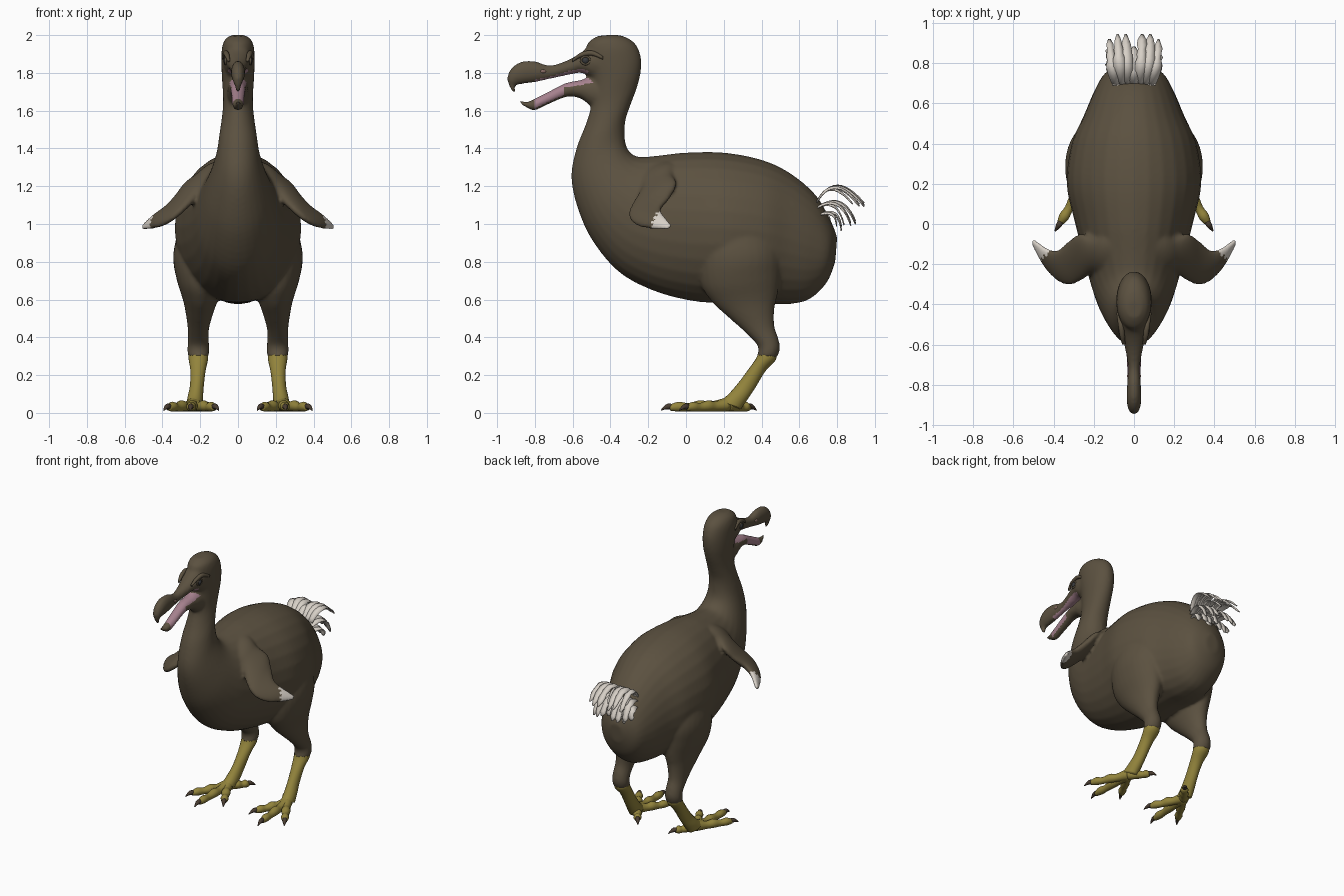
import bpy, bmesh, math, random
from mathutils import Vector

random.seed(4)
if "Cube" in bpy.data.objects:
    bpy.data.objects.remove(bpy.data.objects["Cube"])


def material(name, rgb):
    m = bpy.data.materials.new(name)
    m.use_nodes = True
    m.diffuse_color = (*rgb, 1)
    m.node_tree.nodes["Principled BSDF"].inputs["Base Color"].default_value = (*rgb, 1)
    return m


BROWN = material("brown plumage", (.105, .082, .051))
YELLOW = material("yellow leg scales", (.29, .23, .045))
WHITE = material("white feathers", (.68, .63, .57))
PINK = material("pink mouth", (.38, .22, .27))
CLAW = material("dark claw", (.065, .045, .03))
EYE = material("dark eye", (.04, .042, .045))
NOSTRIL = material("nostril", (.25, .15, .13))


def catmull(p, q, r, s, t):
    return [.5 * (2 * b + (c - a) * t + (2 * a - 5 * b + 4 * c - d) * t * t
                  + (3 * b - a - 3 * c + d) * t ** 3) for a, b, c, d in zip(p, q, r, s)]


def sagittal(rows, x=0):
    """Upright sections: (y, z) of one edge, (y, z) of the other, half width, x offset."""
    out = []
    for y1, z1, y2, z2, w, *xc in rows:
        c = xc[0] if xc else x
        out.append((c, y1, z1, c, y2, z2, w))
    return out


def loft(bm, sections, side=1, ring=28, sub=5):
    """Skin elliptical sections, smoothly interpolated, into a closed tube."""
    rows, n = [], len(sections)
    for i in range(n - 1):
        p, s = sections[max(i - 1, 0)], sections[min(i + 2, n - 1)]
        rows += [catmull(p, sections[i], sections[i + 1], s, k / sub) for k in range(sub)]
    rows.append(sections[-1])
    tops = [Vector(r[0:3]) for r in rows]
    bottoms = [Vector(r[3:6]) for r in rows]
    mids = [(a + b) / 2 for a, b in zip(tops, bottoms)]
    rings = []
    for i, r in enumerate(rows):
        up = tops[i] - mids[i]
        along = mids[min(i + 1, len(mids) - 1)] - mids[max(i - 1, 0)]
        across = up.cross(along).normalized() * max(r[6], .002)
        loop = []
        for k in range(ring):
            a = math.tau * k / ring
            v = mids[i] + up * math.cos(a) + across * math.sin(a)
            loop.append(bm.verts.new((v.x * side, v.y, v.z)))
        rings.append(loop)
    for a, b in zip(rings, rings[1:]):
        for k in range(ring):
            j = (k + 1) % ring
            bm.faces.new((a[k], a[j], b[j], b[k]))
    bm.faces.new(rings[0])
    bm.faces.new(rings[-1])


def finish(bm, name, mats):
    bmesh.ops.recalc_face_normals(bm, faces=bm.faces[:])
    mesh = bpy.data.meshes.new(name)
    bm.to_mesh(mesh)
    bm.free()
    for m in mats:
        mesh.materials.append(m)
    mesh.shade_smooth()
    ob = bpy.data.objects.new(name, mesh)
    bpy.context.collection.objects.link(ob)
    return ob


def ball(name, loc, scale, mat):
    bm = bmesh.new()
    bmesh.ops.create_uvsphere(bm, u_segments=20, v_segments=12, radius=1)
    for v in bm.verts:
        v.co = Vector(loc) + v.co * Vector(scale)
    finish(bm, name, [mat])


# Torso, neck and skull in one sweep from rump to crown
TORSO = [
    (.80, .93, .79, .80, .05), (.765, 1.02, .745, .69, .14), (.685, 1.155, .65, .60, .195),
    (.55, 1.27, .53, .575, .25), (.40, 1.34, .40, .58, .31), (.2, 1.378, .2, .58, .335),
    (0, 1.378, .02, .595, .295), (-.15, 1.362, -.18, .65, .25), (-.24, 1.355, -.36, .75, .215),
    (-.285, 1.37, -.5, .92, .18), (-.315, 1.41, -.575, 1.09, .145),
    (-.325, 1.47, -.607, 1.25, .115), (-.32, 1.55, -.58, 1.4, .098),
    (-.29, 1.64, -.53, 1.53, .083), (-.26, 1.72, -.505, 1.62, .079),
    (-.24, 1.8, -.5, 1.74, .085), (-.238, 1.88, -.52, 1.82, .088),
    (-.265, 1.95, -.53, 1.9, .086), (-.32, 1.99, -.52, 1.958, .07), (-.38, 2.003, -.47, 1.995, .035)]
# Face and hooked upper bill
UPPER_BILL = [
    (-.40, 1.97, -.42, 1.74, .076), (-.5, 1.95, -.49, 1.765, .074), (-.555, 1.908, -.55, 1.80, .062),
    (-.63, 1.866, -.62, 1.79, .044), (-.72, 1.84, -.71, 1.77, .029), (-.8, 1.862, -.79, 1.752, .034),
    (-.87, 1.86, -.86, 1.742, .037), (-.925, 1.825, -.895, 1.737, .032),
    (-.947, 1.765, -.908, 1.73, .022), (-.918, 1.69, -.898, 1.70, .009)]
LOWER_BILL = [
    (-.42, 1.77, -.44, 1.6, .062), (-.5, 1.775, -.51, 1.63, .056), (-.57, 1.76, -.56, 1.665, .048),
    (-.64, 1.745, -.63, 1.673, .04), (-.72, 1.705, -.72, 1.638, .035),
    (-.79, 1.67, -.795, 1.603, .031), (-.84, 1.648, -.83, 1.608, .024), (-.885, 1.655, -.88, 1.638, .008)]
THIGH = [
    (.10, .98, .46, 1.0, .11, .2), (.07, .82, .5, .85, .14, .203), (.08, .68, .5, .74, .125, .2),
    (.14, .585, .485, .63, .095, .2), (.22, .51, .468, .55, .073, .205),
    (.31, .43, .468, .46, .056, .21), (.375, .362, .49, .39, .056, .21),
    (.382, .32, .497, .34, .058, .21), (.37, .298, .482, .292, .054, .21)]
# Wing sections: leading edge, trailing edge, half thickness
WING = [
    (.05, -.26, 1.2, .05, 0, 1.32, .08), (.14, -.245, 1.19, .14, -.05, 1.30, .06),
    (.2, -.24, 1.16, .2, -.07, 1.26, .045), (.26, -.28, 1.105, .27, -.05, 1.215, .036),
    (.32, -.305, 1.05, .32, -.08, 1.15, .032), (.38, -.28, 1.005, .38, -.13, 1.09, .028),
    (.44, -.215, .98, .44, -.12, 1.05, .022), (.507, -.1, .97, .505, -.07, .992, .01)]

bm = bmesh.new()
for part in (TORSO, UPPER_BILL, LOWER_BILL):
    loft(bm, sagittal(part))
for side in (1, -1):
    loft(bm, sagittal(THIGH), side)
    loft(bm, WING, side)
skin = finish(bm, "body", [BROWN, WHITE, PINK])

# Fuse the skin into one blended surface
remesh = skin.modifiers.new("fuse", "REMESH")
remesh.mode = "VOXEL"
remesh.voxel_size = .0105
soften = skin.modifiers.new("soften", "SMOOTH")
soften.factor, soften.iterations = .5, 6
graph = bpy.context.evaluated_depsgraph_get()
fused = bpy.data.meshes.new_from_object(skin.evaluated_get(graph))
skin.modifiers.clear()
skin.data = fused
fused.materials.clear()
for m in (BROWN, WHITE, PINK):
    fused.materials.append(m)

# Colour wing tips and mouth by position
for f in fused.polygons:
    x, y, z = f.center
    f.material_index = 0
    jagged = .012 * math.sin(z * 260)
    if abs(x) > .36 and z > .9 and abs(x) + y > .285 + jagged:
        f.material_index = 1
    if -.8 < y < -.48 and z < 1.825:
        rim = 1.675 + .47 * (y + .64)
        cheek = y < -.645 and rim + .012 < z < rim + .085
        floor = f.normal.z > .45 and 1.62 < z < 1.79
        roof = f.normal.z < -.6 and z > rim + .07 and z > 1.735
        if cheek or floor or roof:
            f.material_index = 2
fused.shade_smooth()

# Shanks, toes and claws
SHANK = [
    (.385, .325, .48, .325, .05, .21), (.372, .29, .475, .28, .052, .21),
    (.33, .23, .42, .22, .041, .212), (.27, .15, .365, .13, .037, .218),
    (.215, .09, .325, .07, .041, .226), (.17, .06, .29, .02, .042, .232)]
TOES = {"middle": (.25, -.085), "inner": (.125, .02), "outer": (.368, .005), "hind": (.15, .335)}


def tube(points):
    return [(x, y, z + r, x, y, z - r, r) for x, y, z, r in points]


for side, label in ((1, "left"), (-1, "right")):
    bm = bmesh.new()
    loft(bm, sagittal(SHANK), side, 18)
    finish(bm, label + "_shank", [YELLOW])
    root = Vector((.235, .22))
    for toe, tip in TOES.items():
        tip = Vector(tip)
        steps = ((0, .045, .038), (.3, .034, .026), (.48, .037, .03), (.68, .03, .022),
                 (.85, .033, .026), (1, .028, .016))
        bm = bmesh.new()
        loft(bm, tube([(*root.lerp(tip, t), z, r) for t, z, r in steps]), side, 14, 3)
        finish(bm, f"{label}_{toe}_toe", [YELLOW])
        out = (tip - root).normalized()
        claw = [(*(tip + out * d), z, r) for d, z, r in
                ((-.015, .032, .015), (.012, .034, .015), (.03, .027, .01), (.048, .014, .003))]
        bm = bmesh.new()
        loft(bm, tube(claw), side, 10, 3)
        finish(bm, f"{label}_{toe}_claw", [CLAW])

    # Eyes with lids, brows and nostrils
    ball(label + "_eye", (side * .057, -.532, 1.866), (.021, .021, .021), EYE)
    bm = bmesh.new()
    lid = [(.066, -.532 + .024 * math.cos(a), 1.866 + .02 * math.sin(a), .006)
           for a in (math.tau * k / 16 for k in range(17))]
    loft(bm, [(x - r, y, z, x + r, y, z, r) for x, y, z, r in lid], side, 8, 2)
    finish(bm, label + "_eyelid", [BROWN])
    bm = bmesh.new()
    loft(bm, tube([(.05, -.60, 1.865, .008), (.058, -.56, 1.893, .013), (.066, -.50, 1.905, .014),
                   (.078, -.44, 1.88, .01)]), side, 10, 4)
    finish(bm, label + "_brow", [BROWN])
    ball(label + "_nostril", (side * .027, -.757, 1.808), (.007, .016, .009), NOSTRIL)


# Curled tail plume
def feather(name, base, mid, tip, width):
    bm = bmesh.new()
    base, mid, tip = Vector(base), Vector(mid), Vector(tip)
    rows, count = [], 12
    for k in range(count + 1):
        t = k / count
        p = base * (1 - t) ** 2 + mid * 2 * t * (1 - t) + tip * t * t
        w = width * (.45 + .75 * math.sin(math.pi * min(t * .8 + .1, 1)))
        if t > .5:
            w *= random.uniform(.65, 1.05)
        if k == count:
            w *= .4
        rows.append([bm.verts.new(p + Vector((s * w, 0, -abs(s) * w * .35))) for s in (-1, 0, 1)])
    for a, b in zip(rows, rows[1:]):
        for k in (0, 1):
            bm.faces.new((a[k], a[k + 1], b[k + 1], b[k]))
    ob = finish(bm, name, [WHITE])
    ob.modifiers.new("thickness", "SOLIDIFY").thickness = .006


# Rows: base z, arch (y, z), tip (y, z)
PLUME = [(1.12, .79, 1.30, .945, 1.10), (1.09, .83, 1.19, .90, 1.0), (1.05, .81, 1.11, .825, .975)]
for row, (zb, ym, zm, yt, zt) in enumerate(PLUME):
    for i in range(-3, 4):
        short = .06 if i == 0 else .025 if abs(i) == 3 else 0
        x = i * .037
        feather(f"tail_feather_{row}_{i + 4}", (x * .8, .69, zb), (x, ym - short / 2, zm - short / 2),
                (x * 1.1, yt - short, zt + random.uniform(-.01, .02)), .026)
